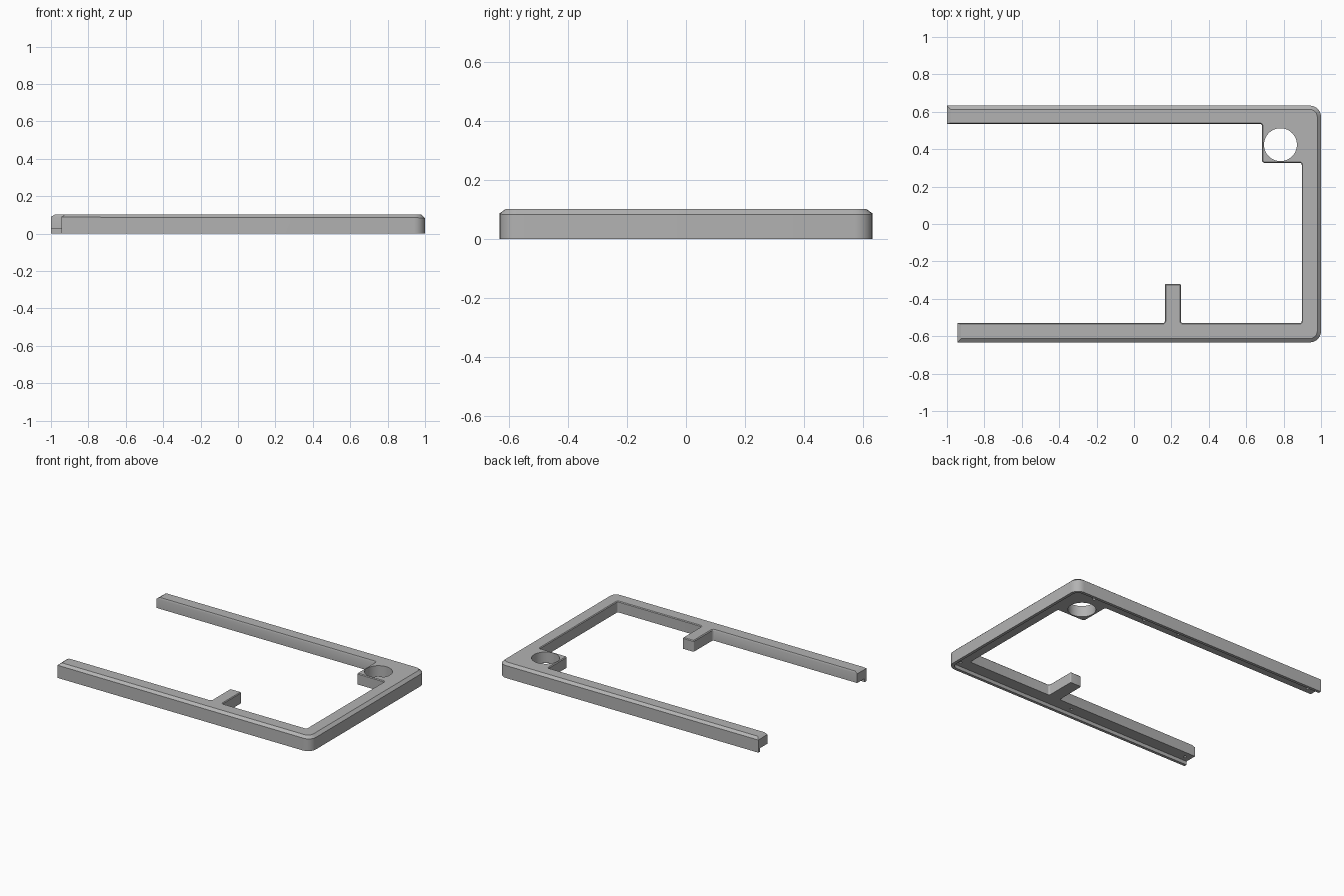
import bpy, bmesh, math
from mathutils import Vector

if "Cube" in bpy.data.objects:
    bpy.data.objects.remove(bpy.data.objects["Cube"], do_unlink=True)

HEIGHT, LEDGE, LIP = 0.102, 0.025, 0.02

grey = bpy.data.materials.new("plain grey")
grey.use_nodes = True
grey.diffuse_color = (0.45, 0.45, 0.45, 1)
grey.node_tree.nodes["Principled BSDF"].inputs["Base Color"].default_value = (0.45, 0.45, 0.45, 1)


def rounded(corners, steps=6):
    """Turn (x, y, radius) corners into a list of outline points."""
    points = []
    for i, (x, y, r) in enumerate(corners):
        p = Vector((x, y))
        if r == 0:
            points.append(p)
            continue
        a = (Vector(corners[i - 1][:2]) - p).normalized()
        b = (Vector(corners[(i + 1) % len(corners)][:2]) - p).normalized()
        # square corner: sweep a quarter circle around its centre
        for k in range(steps + 1):
            t = k / steps * math.pi / 2
            points.append(p + r * (a * (1 - math.sin(t)) + b * (1 - math.cos(t))))
    return points


def prism(name, points, z0, z1):
    bm = bmesh.new()
    face = bm.faces.new([bm.verts.new((p.x, p.y, z0)) for p in points])
    top = bmesh.ops.extrude_face_region(bm, geom=[face])["geom"]
    verts = [v for v in top if isinstance(v, bmesh.types.BMVert)]
    bmesh.ops.translate(bm, verts=verts, vec=(0, 0, z1 - z0))
    bmesh.ops.recalc_face_normals(bm, faces=bm.faces)
    mesh = bpy.data.meshes.new(name)
    bm.to_mesh(mesh)
    bm.free()
    obj = bpy.data.objects.new(name, mesh)
    bpy.context.collection.objects.link(obj)
    return obj


def circle(x, y, r, n):
    return [Vector((x + r * math.cos(math.tau * k / n), y + r * math.sin(math.tau * k / n)))
            for k in range(n)]


# Open three-sided frame with its support tab and corner boss
R = 0.012
frame = prism("frame", rounded([
    (-0.945, -0.633, 0), (1, -0.633, 0.06), (1, 0.633, 0.06), (-1, 0.633, 0),
    (-1, 0.535, 0), (0.685, 0.535, R), (0.685, 0.327, R), (0.897, 0.327, R),
    (0.897, -0.53, R), (0.25, -0.53, R), (0.25, -0.32, R / 2), (0.165, -0.32, R / 2),
    (0.165, -0.53, R), (-0.945, -0.53, 0)]), 0, HEIGHT)
frame.data.materials.append(grey)

# Wide chamfer on outer and end edges, fine chamfer on inner edges
weights = frame.data.attributes.new("bevel_weight_edge", "FLOAT", "EDGE")
for e in frame.data.edges:
    a, b = (frame.data.vertices[i].co for i in e.vertices)
    if min(a.z, b.z) < HEIGHT - 0.001:
        continue
    m = (a + b) / 2
    outer = abs(m.y) > 0.58 or m.x > 0.93 or m.x < -0.94
    weights.data[e.index].value = 1.0 if outer else 0.25
chamfer = frame.modifiers.new("chamfer", "BEVEL")
chamfer.limit_method = "WEIGHT"
chamfer.width = 0.02
chamfer.segments = 1

# Cutters: recessed underside, boss hole, screw holes
inner = 0.633 - LIP
cutters = [
    prism("underside_cutter", rounded([(-1.2, -inner, 0), (1 - LIP, -inner, 0.04),
                                       (1 - LIP, inner, 0.04), (-1.2, inner, 0)]), -0.1, LEDGE),
    prism("boss_hole_cutter", circle(0.783, 0.424, 0.088, 48), -0.2, 0.3)]
screws = [(x, 0.575) for x in (0.81, 0.4, 0.12, -0.94)] + [(x, -0.575) for x in (0.94, 0.03, -0.9)]
for i, (x, y) in enumerate(screws):
    cutters.append(prism(f"screw_hole_cutter_{i + 1}", circle(x, y, 0.01, 12), -0.05, 0.06))
for cutter in cutters:
    cutter.hide_render = True
    cutter.hide_viewport = True
    cutter.display_type = "WIRE"
    cut = frame.modifiers.new(cutter.name, "BOOLEAN")
    cut.operation = "DIFFERENCE"
    cut.solver = "EXACT"
    cut.object = cutter

# Bake the cuts, remove the helpers, smooth the rounded corners
bpy.context.view_layer.update()
baked = bpy.data.meshes.new_from_object(frame.evaluated_get(bpy.context.evaluated_depsgraph_get()))
frame.modifiers.clear()
frame.data = baked
baked.materials.clear()
baked.materials.append(grey)
for cutter in cutters:
    bpy.data.objects.remove(cutter, do_unlink=True)
bpy.ops.object.select_all(action="DESELECT")
frame.select_set(True)
bpy.context.view_layer.objects.active = frame
bpy.ops.object.shade_smooth_by_angle(angle=math.radians(30))
